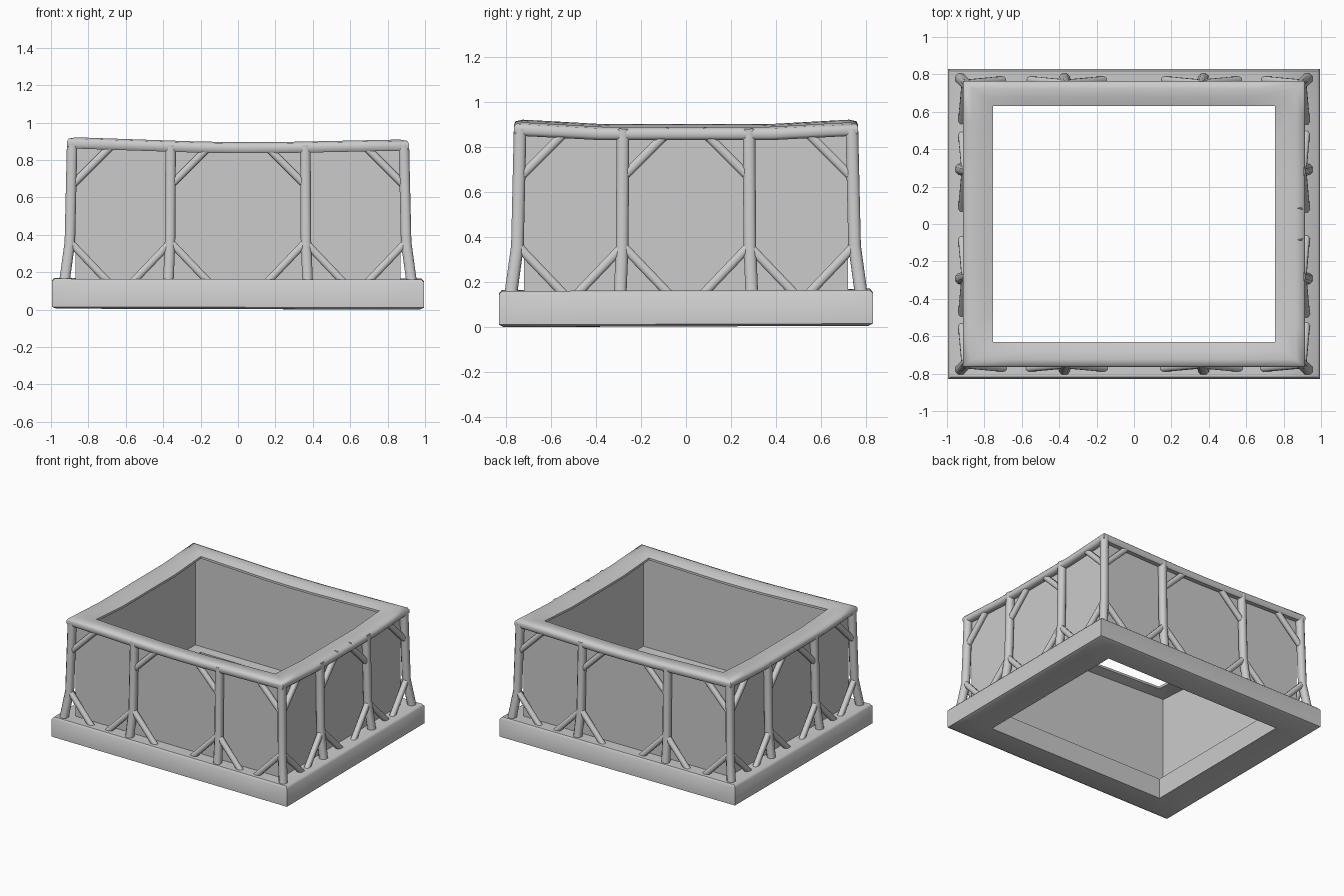
import bpy, bmesh, math
from mathutils import Vector

cube = bpy.data.objects.get("Cube")
if cube:
    bpy.data.objects.remove(cube, do_unlink=True)

stone = bpy.data.materials.new("plain_grey")
stone.use_nodes = True
GREY = (0.6, 0.6, 0.6, 1)
stone.diffuse_color = GREY
stone.node_tree.nodes["Principled BSDF"].inputs["Base Color"].default_value = GREY


def finish(name, bm, angle):
    bmesh.ops.recalc_face_normals(bm, faces=bm.faces)
    mesh = bpy.data.meshes.new(name)
    bm.to_mesh(mesh)
    bm.free()
    obj = bpy.data.objects.new(name, mesh)
    bpy.context.collection.objects.link(obj)
    mesh.materials.append(stone)
    bpy.ops.object.select_all(action='DESELECT')
    obj.select_set(True)
    bpy.context.view_layer.objects.active = obj
    bpy.ops.object.shade_smooth_by_angle(angle=math.radians(angle))
    return obj


def skin(bm, rings, closed):
    """Join neighbouring rings of vertices with quads."""
    pairs = list(zip(rings, rings[1:] + rings[:1]))
    for a, b in pairs if closed else pairs[:-1]:
        for i in range(len(a)):
            j = (i + 1) % len(a)
            bm.faces.new((a[i], a[j], b[j], b[i]))


def frame(name, outer, inner, profile, warp=None, steps=8):
    """Rectangular frame: profile points are (0 outer .. 1 inner, height)."""
    bm = bmesh.new()
    corners = [(-1, -1), (1, -1), (1, 1), (-1, 1)]
    path = []
    for (ax, ay), (bx, by) in zip(corners, corners[1:] + corners[:1]):
        for k in range(steps):
            path.append((ax + (bx - ax) * k / steps, ay + (by - ay) * k / steps))
    rings = []
    for sx, sy in path:
        dz = warp(sx, sy) if warp else 0
        rings.append([bm.verts.new((sx * (outer[0] + (inner[0] - outer[0]) * t),
                                    sy * (outer[1] + (inner[1] - outer[1]) * t),
                                    z + dz)) for t, z in profile])
    skin(bm, rings, True)
    return finish(name, bm, 50)


def beam(name, points, normal, half):
    """Timber with a chamfered square section along a path."""
    bm = bmesh.new()
    pts = [Vector(p) for p in points]
    c = half * 0.5
    section = [(half, c), (c, half), (-c, half), (-half, c),
               (-half, -c), (-c, -half), (c, -half), (half, -c)]
    rings = []
    for i, p in enumerate(pts):
        d = (pts[min(i + 1, len(pts) - 1)] - pts[max(i - 1, 0)]).normalized()
        side = d.cross(Vector(normal)).normalized()
        up = side.cross(d)
        rings.append([bm.verts.new(p + side * a + up * b) for a, b in section])
    skin(bm, rings, False)
    bm.faces.new(rings[0])
    bm.faces.new(rings[-1])
    return finish(name, bm, 50)


# Base sill, wall panels and the slightly uneven top rail
frame("base_sill", (0.995, 0.83), (0.76, 0.63),
      [(0, 0.01), (0, 0.145), (0.06, 0.16), (1, 0.155), (1, 0.0), (0.1, 0.0)],
      lambda x, y: 0.005 * (y - x) / 2 + 0.005)
frame("wall_panels", (0.87, 0.72), (0.855, 0.705),
      [(0, 0.05), (0, 0.87), (1, 0.87), (1, 0.05)])


def rail_warp(x, y):
    sag = (1 - abs(x)) * 0.6 + (1 - abs(y))
    return 0.008 - 0.02 * min(1, sag * 2) - 0.006 * x


frame("top_rail", (0.915, 0.765), (0.755, 0.63),
      [(0, 0.862), (0, 0.885), (0.06, 0.9), (0.3, 0.907), (0.65, 0.9),
       (1, 0.885), (1, 0.868), (0.3, 0.848), (0.08, 0.848)], rail_warp)

# Outward flare of the posts: (height, offset)
FLARE = [(0.88, 0.0), (0.36, 0.012), (0.12, 0.045)]

# Corner posts
for sx, xs in ((-1, "right"), (1, "left")):
    for sy, ys in ((-1, "front"), (1, "back")):
        beam(f"corner_post_{ys}_{xs}",
             [(sx * (0.887 + f), sy * (0.737 + f), z) for z, f in FLARE],
             (0, sy, 0), 0.028)

# Middle posts and diagonal braces on each side
SIDES = [("front", (0, -1, 0), (1, 0, 0), 0.737, 0.36, 0.887),
         ("back", (0, 1, 0), (1, 0, 0), 0.737, 0.36, 0.887),
         ("right", (-1, 0, 0), (0, 1, 0), 0.887, 0.28, 0.737),
         ("left", (1, 0, 0), (0, 1, 0), 0.887, 0.28, 0.737)]

for label, out, along, depth, mid, end in SIDES:
    def place(u, offset, z):
        return Vector(along) * u + Vector(out) * (depth + offset) + Vector((0, 0, z))

    for s in (-1, 1):
        beam(f"{label}_middle_post",
             [place(s * (mid + f * 0.3), f, z) for z, f in FLARE], out, 0.028)
        # Lower braces either side of the middle post, and one at the corner
        for start, turn in ((mid, 1), (mid, -1), (end + 0.01, -1)):
            beam(f"{label}_lower_brace",
                 [place(s * start, 0.015, 0.36),
                  place(s * (start + turn * 0.22), 0.035, 0.13)], out, 0.02)
        # Upper braces only towards the middle of the side
        for start in (mid, end):
            beam(f"{label}_upper_brace",
                 [place(s * start, 0.005, 0.665),
                  place(s * (start - 0.21), -0.002, 0.875)], out, 0.02)
